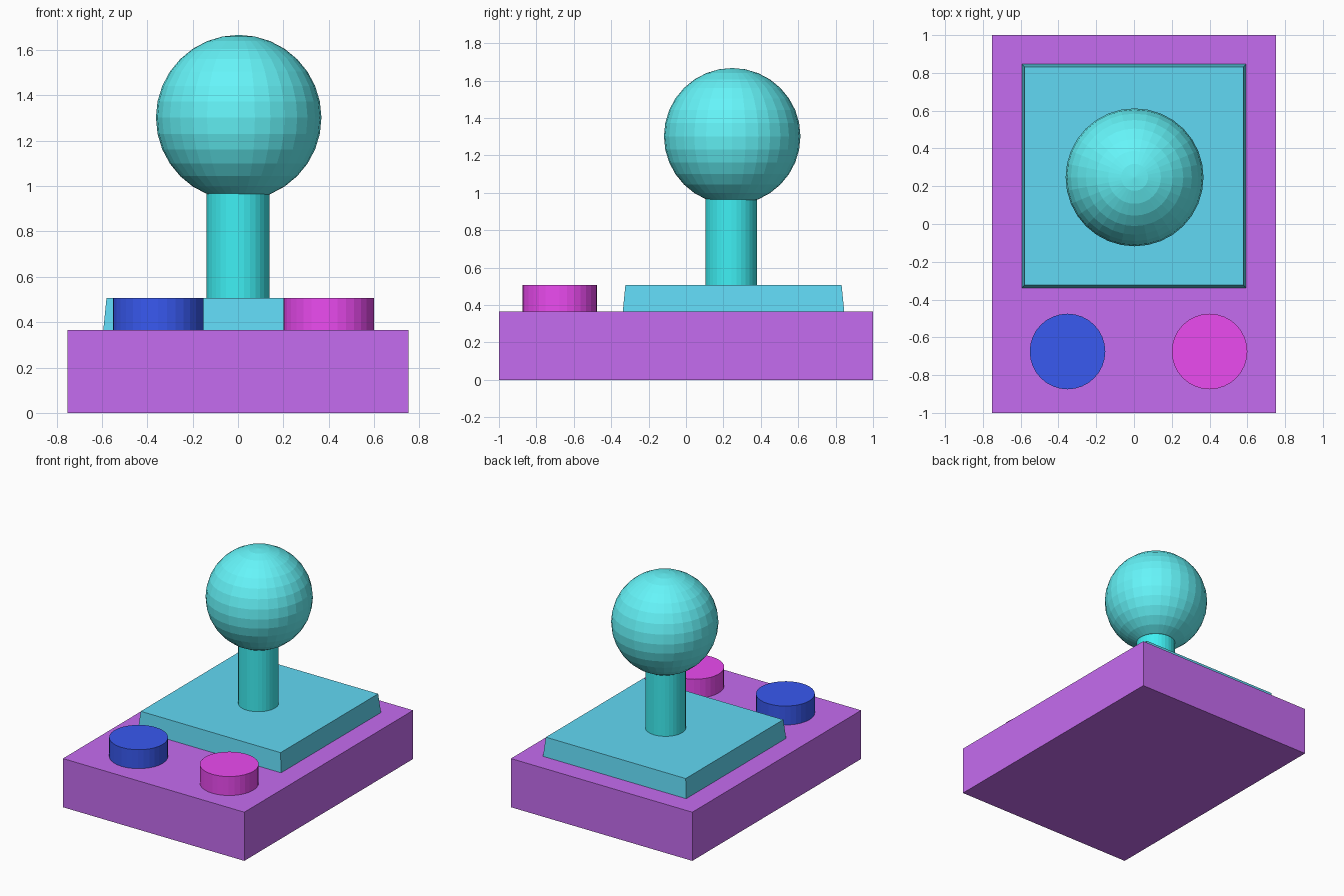
import bpy
import bmesh
from mathutils import Matrix

if "Cube" in bpy.data.objects:
    bpy.data.objects.remove(bpy.data.objects["Cube"])


def material(name, rgb):
    mat = bpy.data.materials.new(name)
    mat.diffuse_color = (*rgb, 1)
    mat.use_nodes = True
    mat.node_tree.nodes["Principled BSDF"].inputs["Base Color"].default_value = mat.diffuse_color
    return mat


def add_part(name, bm, location, mat):
    mesh = bpy.data.meshes.new(name)
    bm.to_mesh(mesh)
    bm.free()
    mesh.materials.append(mat)
    obj = bpy.data.objects.new(name, mesh)
    obj.location = location
    bpy.context.collection.objects.link(obj)
    return obj


def block(name, width, depth, z0, z1, y, mat, inset=0.0):
    """Box standing on z0; inset pulls the top edges inwards."""
    bm = bmesh.new()
    bmesh.ops.create_cube(bm, size=1)
    for v in bm.verts:
        top = v.co.z > 0
        shrink = 2 * inset if top else 0
        v.co = (v.co.x * (width - shrink), v.co.y * (depth - shrink), z1 - z0 if top else 0)
    return add_part(name, bm, (0, y, z0), mat)


def cylinder(name, radius, z0, z1, x, y, mat):
    bm = bmesh.new()
    bmesh.ops.create_cone(bm, cap_ends=True, segments=32, radius1=radius, radius2=radius,
                          depth=z1 - z0, matrix=Matrix.Translation((0, 0, (z1 - z0) / 2)))
    return add_part(name, bm, (x, y, z0), mat)


purple = material("purple", (0.56, 0.15, 0.87))
sky = material("sky_blue", (0.12, 0.69, 0.90))
cyan = material("cyan", (0.05, 0.87, 0.90))
light_cyan = material("light_cyan", (0.13, 0.91, 0.95))
blue = material("blue", (0.04, 0.10, 0.87))
magenta = material("magenta", (0.83, 0.07, 0.87))

BASE_TOP, DECK_TOP, STICK_Y = 0.365, 0.507, 0.247

# Base and the tapered plate on it
block("base", 1.505, 2.0, 0, BASE_TOP, 0, purple)
block("stick_plate", 1.188, 1.184, BASE_TOP, DECK_TOP, 0.254, sky, inset=0.014)

# Stick with its ball knob
cylinder("stick_shaft", 0.138, DECK_TOP, 1.0, 0, STICK_Y - 0.005, cyan)
ball = bmesh.new()
bmesh.ops.create_uvsphere(ball, u_segments=32, v_segments=16, radius=0.365)
add_part("ball_knob", ball, (0.003, STICK_Y, 1.302), light_cyan)

# Two push buttons
for name, x, mat in (("left_button", -0.352, blue), ("right_button", 0.4, magenta)):
    cylinder(name, 0.2, BASE_TOP, DECK_TOP, x, -0.675, mat)
